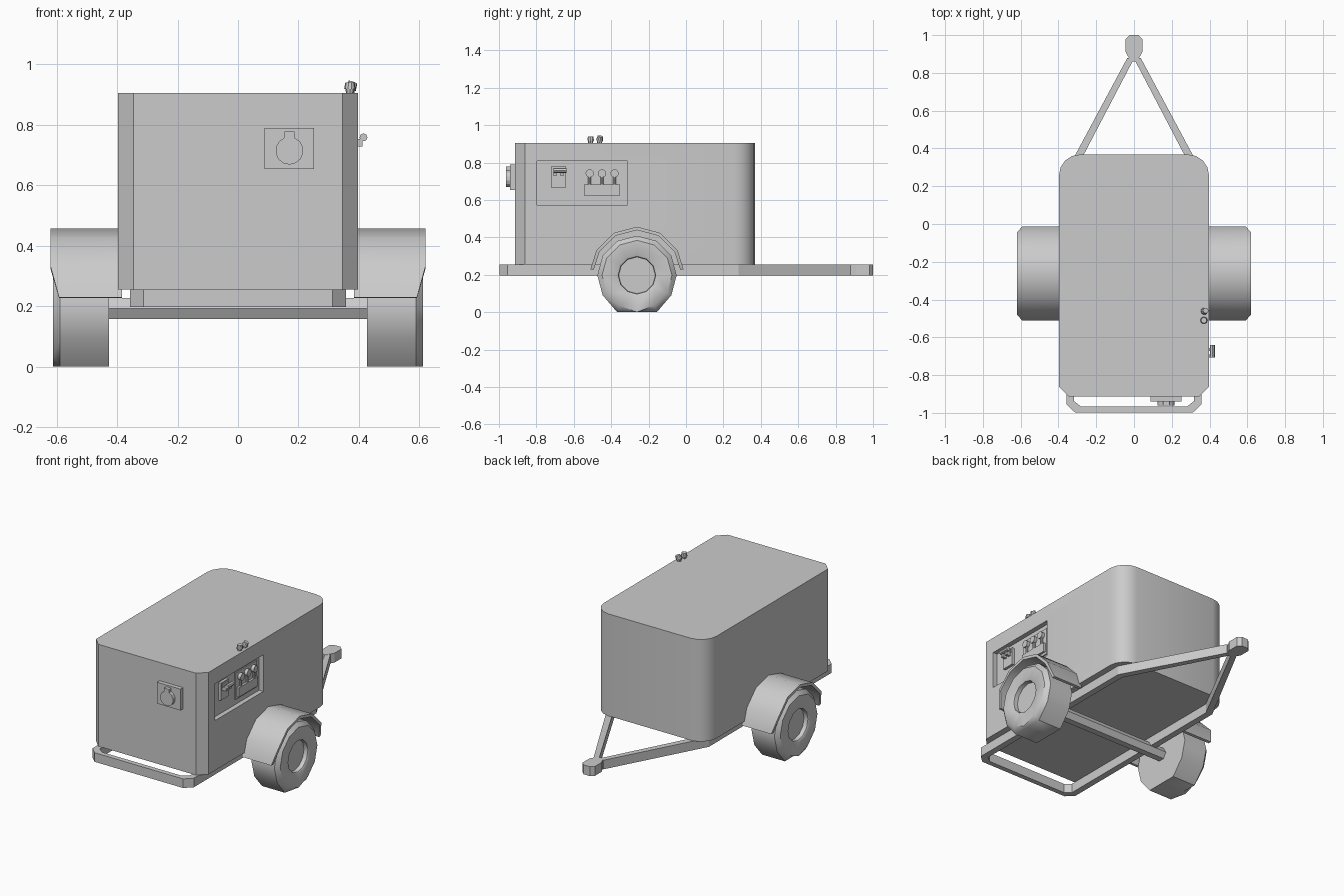
import bpy, bmesh
from math import sin, cos, pi, radians
from mathutils import Vector

if "Cube" in bpy.data.objects:
    bpy.data.objects.remove(bpy.data.objects["Cube"])


def finish(name, bm, smooth=False):
    bmesh.ops.recalc_face_normals(bm, faces=bm.faces)
    me = bpy.data.meshes.new(name)
    bm.to_mesh(me)
    bm.free()
    ob = bpy.data.objects.new(name, me)
    bpy.context.collection.objects.link(ob)
    if smooth:
        bpy.ops.object.select_all(action='DESELECT')
        ob.select_set(True)
        bpy.context.view_layer.objects.active = ob
        bpy.ops.object.shade_smooth_by_angle(angle=radians(40))
    return ob


def bridge(name, loops, cap=True, closed=False, smooth=False):
    """Skin a list of equal-length 3D loops."""
    bm = bmesh.new()
    rows = [[bm.verts.new(p) for p in lp] for lp in loops]
    n = len(rows[0])
    pairs = list(zip(rows, rows[1:]))
    if closed:
        pairs.append((rows[-1], rows[0]))
    for a, b in pairs:
        for i in range(n):
            j = (i + 1) % n
            bm.faces.new((a[i], a[j], b[j], b[i]))
    if cap and not closed:
        bm.faces.new(rows[0])
        bm.faces.new(rows[-1])
    return finish(name, bm, smooth)


def prism(name, pts, lo, hi, axis='z', smooth=False):
    """Extrude a 2D outline: (x,y) along z, or (x,z) along y."""
    put = (lambda p, h: (p[0], p[1], h)) if axis == 'z' else (lambda p, h: (p[0], h, p[1]))
    return bridge(name, [[put(p, lo) for p in pts], [put(p, hi) for p in pts]], smooth=smooth)


def box(name, x, y, z):
    return prism(name, [(x[0], y[0]), (x[1], y[0]), (x[1], y[1]), (x[0], y[1])], *z)


def rod(name, a, b, r1, r2=None, n=8, smooth=False):
    a, b = Vector(a), Vector(b)
    q = (b - a).to_track_quat('Z', 'Y')
    ring = lambda c, r: [c + q @ Vector((r * cos(2 * pi * i / n), r * sin(2 * pi * i / n), 0))
                         for i in range(n)]
    return bridge(name, [ring(a, r1), ring(b, r2 or r1)], smooth=smooth)


def mirrored(half):
    return half + [(-x, y) for x, y in reversed(half)]


# Housing: chamfered front corners, rounded rear corners
arc = [(0.287 + 0.11 * cos(pi * i / 8), 0.258 + 0.11 * sin(pi * i / 8)) for i in range(5)]
body = prism('housing', mirrored([(0.345, -0.914), (0.397, -0.862)] + arc), 0.255, 0.905, smooth=True)

# Recess for the control panel
cutter = box('recess_cutter', (0.367, 0.5), (-0.797, -0.312), (0.573, 0.807))
cutter.hide_render = True
mod = body.modifiers.new('recess', 'BOOLEAN')
mod.operation, mod.object, mod.solver = 'DIFFERENCE', cutter, 'EXACT'
bpy.context.view_layer.objects.active = body
bpy.ops.object.modifier_apply(modifier='recess')
bpy.data.objects.remove(cutter)

# Chassis ring: front bumper, side rails and tow triangle
outer = mirrored([(0.312, -0.998), (0.357, -0.955), (0.357, 0.28), (0.035, 0.88)])
inner = mirrored([(0.28, -0.967), (0.317, -0.938), (0.317, 0.27), (0.008, 0.86)])
at = lambda pts, z: [(x, y, z) for x, y in pts]
bridge('chassis_frame', [at(outer, 0.197), at(outer, 0.255), at(inner, 0.255), at(inner, 0.197)],
       closed=True)
prism('tow_coupler', mirrored([(0.017, 0.862), (0.044, 0.91), (0.044, 0.98), (0.022, 1.0)]),
      0.196, 0.256)

# Axle
WY, WZ, R = -0.262, 0.197, 0.212
rod('axle', (-0.44, WY, 0.192), (0.44, WY, 0.192), 0.04, n=6)

for s, side in ((1, 'right'), (-1, 'left')):
    # Tyre and recessed hub, flattened at the ground
    prof = [(0.427, 0.03), (0.427, R), (0.588, R), (0.612, R - 0.025), (0.612, 0.108),
            (0.606, 0.1), (0.58, 0.098), (0.58, 0.02)]
    loops = []
    for x, r in prof:
        ring = []
        for i in range(12):
            z = WZ + r * sin(pi * i / 6)
            ring.append((s * x, WY + r * cos(pi * i / 6), 0 if z < 0.02 else z))
        loops.append(ring)
    bridge('wheel_' + side, loops, smooth=True)

    # Arched mudguard with tapered ends
    loops = []
    for a in (5, 30, 60, 90, 120, 150, 175):
        xo = 0.592 if a in (5, 175) else 0.62
        c, t = cos(radians(a)), sin(radians(a))
        loops.append([(s * x, WY + r * c, 0.207 + r * t)
                      for x, r in ((0.383, 0.25), (xo, 0.25), (xo, 0.232), (0.383, 0.232))])
    bridge('mudguard_' + side, loops, smooth=True)

# Control panel: switch box with lever
box('switch_box', (0.36, 0.384), (-0.722, -0.642), (0.667, 0.778))
box('switch_plate', (0.38, 0.39), (-0.712, -0.652), (0.745, 0.77))
for y in (-0.7, -0.664):
    box('switch_arm', (0.38, 0.412), (y - 0.008, y + 0.008), (0.728, 0.752))
rod('switch_handle', (0.415, -0.708, 0.758), (0.415, -0.64, 0.758), 0.013)

# Control panel: three lollipop valves over a tray
box('valve_plate', (0.36, 0.374), (-0.557, -0.343), (0.607, 0.778))
box('valve_tray', (0.37, 0.388), (-0.546, -0.354), (0.623, 0.682))
for y in (-0.515, -0.449, -0.382):
    rod('valve_stem', (0.38, y, 0.675), (0.38, y, 0.73), 0.008)
    rod('valve_knob', (0.37, y, 0.742), (0.394, y, 0.742), 0.022, n=12, smooth=True)

# Front outlet: plate, round cover and top tab
box('outlet_plate', (0.088, 0.252), (-0.94, -0.91), (0.653, 0.789))
a0, steps = radians(112), 12
round_cover = [(0.17 + 0.046 * cos(a0 + radians(316) * i / steps),
                0.714 + 0.046 * sin(a0 + radians(316) * i / steps)) for i in range(steps + 1)]
prism('outlet_cover', round_cover + [(0.187, 0.778), (0.153, 0.778)], -0.962, -0.935, axis='y')

# Two filler caps on the roof
for x, y, dx, dy in ((0.37, -0.51, 0, 0), (0.372, -0.462, 0.008, 0.004)):
    rod('cap_neck', (x, y, 0.9), (x, y, 0.922), 0.012, 0.016)
    rod('cap_top', (x, y, 0.918), (x + dx, y + dy, 0.94), 0.019, 0.015, n=10)
